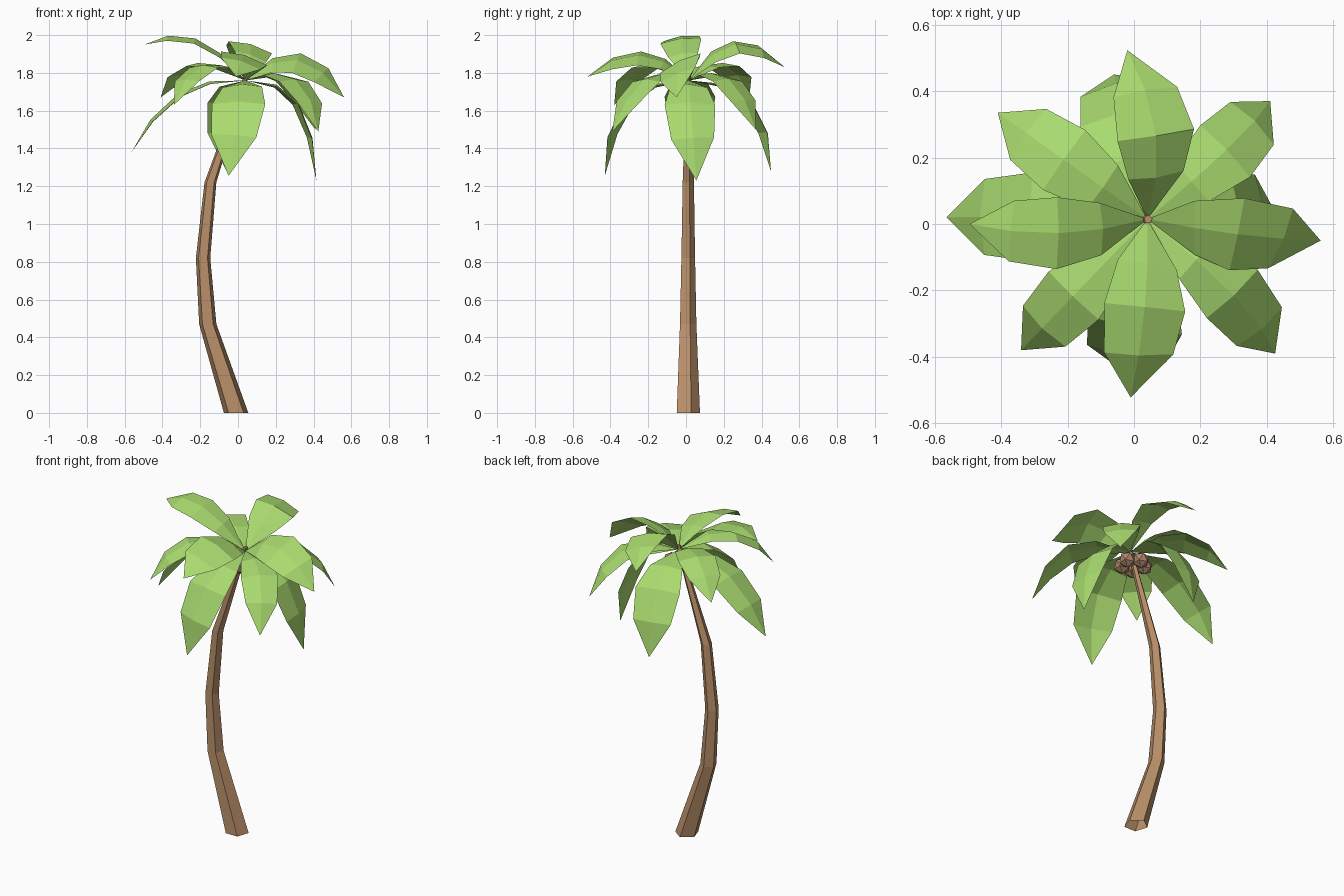
import bpy, bmesh, math
from mathutils import Vector

if "Cube" in bpy.data.objects:
    bpy.data.objects.remove(bpy.data.objects["Cube"])


def material(name, rgb):
    m = bpy.data.materials.new(name)
    m.diffuse_color = (*rgb, 1)
    m.use_nodes = True
    m.node_tree.nodes["Principled BSDF"].inputs["Base Color"].default_value = m.diffuse_color
    return m


LEAF = material("leaf_green", (0.40, 0.71, 0.16))
BARK = material("bark_brown", (0.48, 0.275, 0.14))
NUT = material("coconut_brown", (0.42, 0.24, 0.15))


def finish(bm, name, mat):
    mesh = bpy.data.meshes.new(name)
    bm.to_mesh(mesh)
    bm.free()
    mesh.materials.append(mat)
    bpy.context.collection.objects.link(bpy.data.objects.new(name, mesh))


# Trunk: bent five-sided taper, open at the foot (x, y, z, radius)
bm = bmesh.new()
rings = []
for x, y, z, r in [(-0.01, 0.006, 0, 0.068), (-0.16, 0.007, 0.47, 0.048),
                   (-0.185, 0.008, 0.82, 0.040), (-0.146, 0.009, 1.22, 0.033),
                   (0.043, 0.014, 1.785, 0.013)]:
    angles = [math.pi / 2 + i * math.tau / 5 for i in range(5)]
    rings.append([bm.verts.new((x + r * math.cos(a), y + r * math.sin(a), z)) for a in angles])
for lo, hi in zip(rings, rings[1:]):
    for i in range(5):
        j = (i + 1) % 5
        bm.faces.new((lo[i], lo[j], hi[j], hi[i]))
bm.faces.new(rings[-1])
finish(bm, "trunk", BARK)

# Coconuts: ring of faceted balls under the crown
for k in range(5):
    a = math.radians(90 + 72 * k)
    bm = bmesh.new()
    bmesh.ops.create_icosphere(bm, subdivisions=1, radius=0.05)
    bmesh.ops.translate(bm, verts=bm.verts,
                        vec=(0.015 + 0.065 * math.cos(a), 0.013 + 0.065 * math.sin(a), 1.69))
    finish(bm, f"coconut_{k + 1}", NUT)

BASE = Vector((0.04, 0.015, 1.76))
# Position along the frond and half width there
STATIONS = ((0, 0), (0.25, 0.088), (0.5, 0.12), (0.77, 0.102), (1, 0))


def frond(name, tip, reach, lift, scale, tilt, sway):
    """Folded leaf along an arching curve from the crown to its tip."""
    tip = Vector(tip)
    out = tip - BASE
    right = Vector((out.y, -out.x, 0)).normalized()
    ctrl = BASE.lerp(tip, reach) + right * sway * 2
    ctrl.z = lift
    bm = bmesh.new()
    rows = []
    for t, w in STATIONS:
        p = BASE * (1 - t) ** 2 + ctrl * 2 * t * (1 - t) + tip * t * t
        tangent = (ctrl - BASE) * (1 - t) + (tip - ctrl) * t
        up = right.cross(tangent).normalized()
        across = tangent.cross(up).normalized()
        w *= scale
        if w == 0:
            rows.append([bm.verts.new(p)] * 3)
        else:
            rows.append([bm.verts.new(p + across * s * w + up * w * (s * tilt - abs(s) * 0.15))
                         for s in (-1, 0, 1)])
    for a, b in zip(rows, rows[1:]):
        for i in (0, 1):
            corners = list(dict.fromkeys((a[i], a[i + 1], b[i + 1], b[i])))
            f = bm.faces.new(corners)
            f.normal_update()
            if f.normal.z < 0:
                f.normal_flip()
    finish(bm, name, LEAF)


# Fronds: tip, control reach, control height, width scale, sideways tilt, sideways bow
FRONDS = {
    "upper_frond_back": ((-0.02, 0.523, 1.83), 0.46, 2.11, 0.97, -0.28, 0.055),
    "upper_frond_left": ((-0.495, 0.0, 1.95), 0.5, 2.11, 0.9, 0.12, -0.035),
    "upper_frond_right": ((0.562, -0.05, 1.67), 0.55, 2.02, 0.92, -0.48, 0.012),
    "upper_frond_front": ((-0.01, -0.522, 1.78), 0.48, 2.02, 1.02, 0.3, -0.017),
    "lower_frond_left": ((-0.564, 0.02, 1.38), 0.68, 1.81, 1.12, 0, 0.003),
    "lower_frond_right": ((0.415, 0.055, 1.23), 0.98, 1.79, 1.12, 0, 0.022),
    "lower_frond_front": ((-0.05, -0.43, 1.255), 0.98, 1.79, 1.2, 0, -0.027),
    "lower_frond_back": ((-0.06, 0.45, 1.28), 0.98, 1.79, 1.12, 0, 0),
    "middle_frond_back_right": ((0.41, 0.37, 1.5), 0.74, 1.91, 0.9, 0, 0.015),
    "middle_frond_back_left": ((-0.41, 0.335, 1.67), 0.62, 1.99, 0.92, 0, 0),
    "middle_frond_front_left": ((-0.34, -0.38, 1.63), 0.68, 1.99, 0.87, 0, 0),
    "middle_frond_front_right": ((0.425, -0.39, 1.49), 0.74, 1.91, 0.88, 0, -0.03),
}
for name, spec in FRONDS.items():
    frond(name, *spec)
